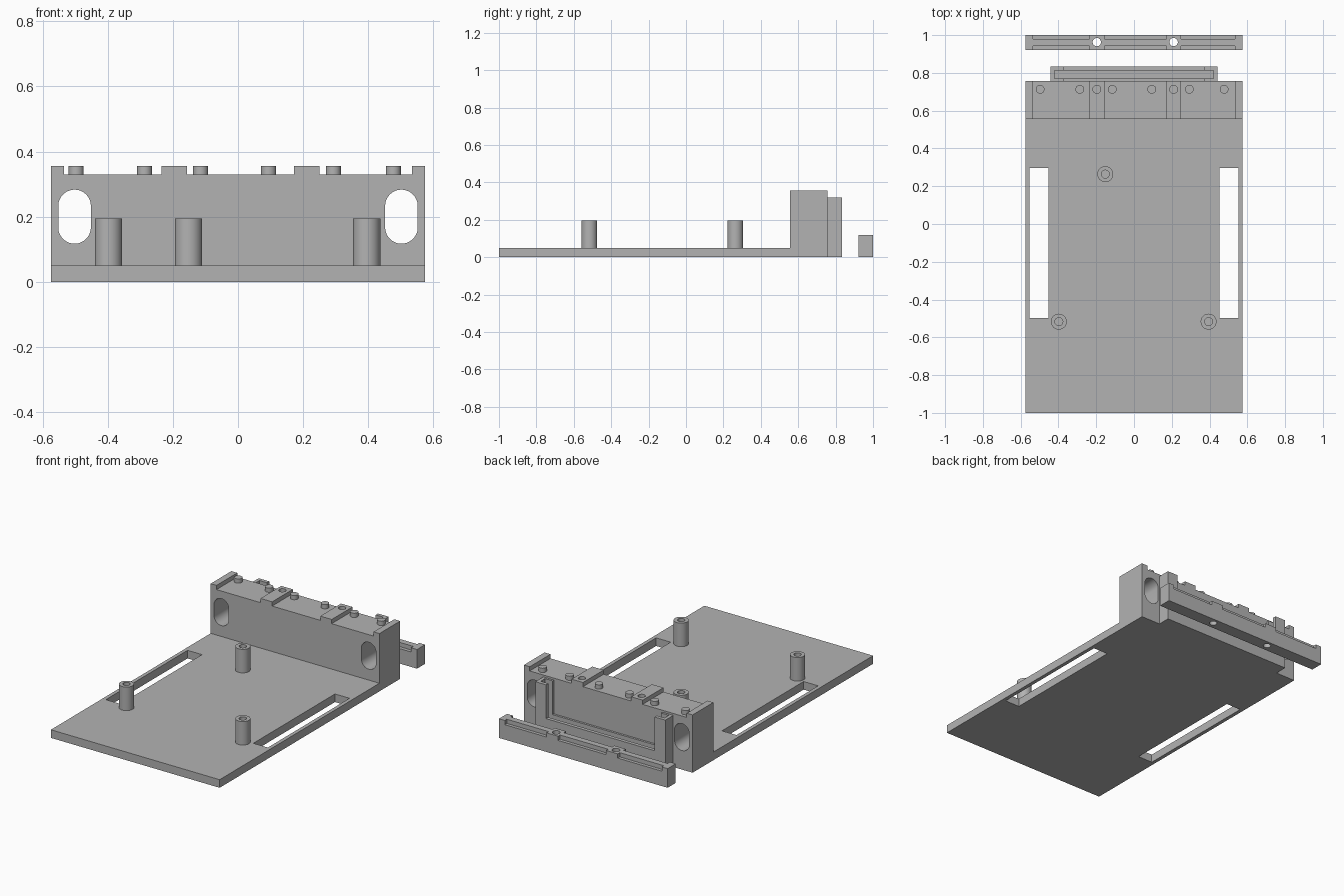
import bpy, bmesh, math
from mathutils import Matrix, Vector

scene = bpy.context.scene
if "Cube" in scene.objects:
    bpy.data.objects.remove(scene.objects["Cube"], do_unlink=True)

grey = bpy.data.materials.new("plain grey")
grey.use_nodes = True
colour = (0.45, 0.45, 0.45, 1)
grey.diffuse_color = colour
grey.node_tree.nodes["Principled BSDF"].inputs["Base Color"].default_value = colour


def finish(name, bm):
    bmesh.ops.recalc_face_normals(bm, faces=bm.faces)
    mesh = bpy.data.meshes.new(name)
    bm.to_mesh(mesh)
    bm.free()
    mesh.materials.append(grey)
    obj = bpy.data.objects.new(name, mesh)
    scene.collection.objects.link(obj)
    return obj


def box(name, xs, ys, zs):
    bm = bmesh.new()
    bmesh.ops.create_cube(bm, size=1)
    for v in bm.verts:
        v.co = Vector([(a + b) / 2 + c * (b - a) for c, (a, b) in zip(v.co, (xs, ys, zs))])
    return finish(name, bm)


def cylinder(name, x, y, radius, zs):
    bm = bmesh.new()
    bmesh.ops.create_cone(bm, cap_ends=True, segments=40, radius1=radius, radius2=radius,
                          depth=zs[1] - zs[0],
                          matrix=Matrix.Translation((x, y, sum(zs) / 2)))
    return finish(name, bm)


def oval(name, x, ys, z, radius, stretch):
    """Upright rounded slot running along y."""
    bm = bmesh.new()
    n = 40
    turn = Matrix.Rotation(math.pi / 2, 4, "X") @ Matrix.Rotation(math.pi / n, 4, "Z")
    bmesh.ops.create_cone(bm, cap_ends=True, segments=n, radius1=radius, radius2=radius,
                          depth=ys[1] - ys[0], matrix=turn)
    for v in bm.verts:
        v.co += Vector((x, sum(ys) / 2, z + math.copysign(stretch, v.co.z)))
    return finish(name, bm)


def cut(target, *cutters):
    """Subtract each cutter, then discard it."""
    for c in cutters:
        c.hide_render = True
        mod = target.modifiers.new("cut", "BOOLEAN")
        mod.operation, mod.solver, mod.object = "DIFFERENCE", "EXACT", c
        bpy.context.view_layer.update()
        mesh = bpy.data.meshes.new_from_object(
            target.evaluated_get(bpy.context.evaluated_depsgraph_get()))
        target.modifiers.clear()
        target.data = mesh
        bpy.data.objects.remove(c, do_unlink=True)


W = 0.575
FRONT, BACK = 0.555, 0.757
GAPS = [(-0.535, -0.235), (-0.156, 0.172), (0.25, 0.535)]
SCREWS = [-0.197, 0.21]
parts = []

# Base plate with two long slots
base = box("base_plate", (-W, W), (-1, FRONT), (0, 0.05))
for s in (-1, 1):
    cut(base, box("slot", sorted((s * 0.453, s * 0.552)), (-0.498, 0.297), (-0.1, 0.2)))
parts.append(base)

# Hollow standoffs
for i, (x, y) in enumerate([(-0.398, -0.517), (0.395, -0.517), (-0.152, 0.264)]):
    post = cylinder(f"standoff_{i + 1}", x, y, 0.042, (0.05, 0.195))
    cut(post, cylinder("bore", x, y, 0.021, (0, 0.3)))
    parts.append(post)

# Upright block: top recesses, oval openings and screw holes
block = box("upright_block", (-W, W), (FRONT, BACK), (0, 0.356))
for g in GAPS:
    cut(block, box("recess", g, (FRONT - 0.1, BACK + 0.1), (0.33, 0.5)))
for s in (-1, 1):
    cut(block, oval("opening", s * 0.502, (FRONT - 0.1, BACK + 0.1), 0.2, 0.05, 0.033))
for x in SCREWS:
    cut(block, cylinder("hole", x, 0.713, 0.021, (0.2, 0.5)))
parts.append(block)

# Pegs along the recesses
for i, x in enumerate([-0.497, -0.287, -0.115, 0.094, 0.293, 0.477]):
    parts.append(cylinder(f"peg_{i + 1}", x, 0.713, 0.023, (0.33, 0.356)))

# Rear slide-in frame, open at the top
frame = box("rear_frame", (-0.443, 0.443), (BACK, 0.834), (0, 0.318))
cut(frame,
    box("window", (-0.37, 0.37), (BACK - 0.1, 0.95), (0.11, 0.5)),
    box("groove", (-0.422, 0.422), (0.77, 0.812), (0.08, 0.5)))
parts.append(frame)

# Separate clamp bar with a centre ridge between lowered edges
bar = box("clamp_bar", (-W, W), (0.921, 1), (0, 0.118))
for g in GAPS:
    cut(bar,
        box("ledge", g, (0.9, 0.943), (0.092, 0.2)),
        box("ledge", g, (0.98, 1.1), (0.092, 0.2)))
for x in SCREWS:
    cut(bar, cylinder("hole", x, 0.963, 0.022, (-0.1, 0.3)))
parts.append(bar)

# Smooth the round walls, keep edges sharp
for obj in scene.objects:
    obj.select_set(obj in parts)
bpy.context.view_layer.objects.active = parts[0]
bpy.ops.object.shade_smooth_by_angle(angle=math.radians(30))
